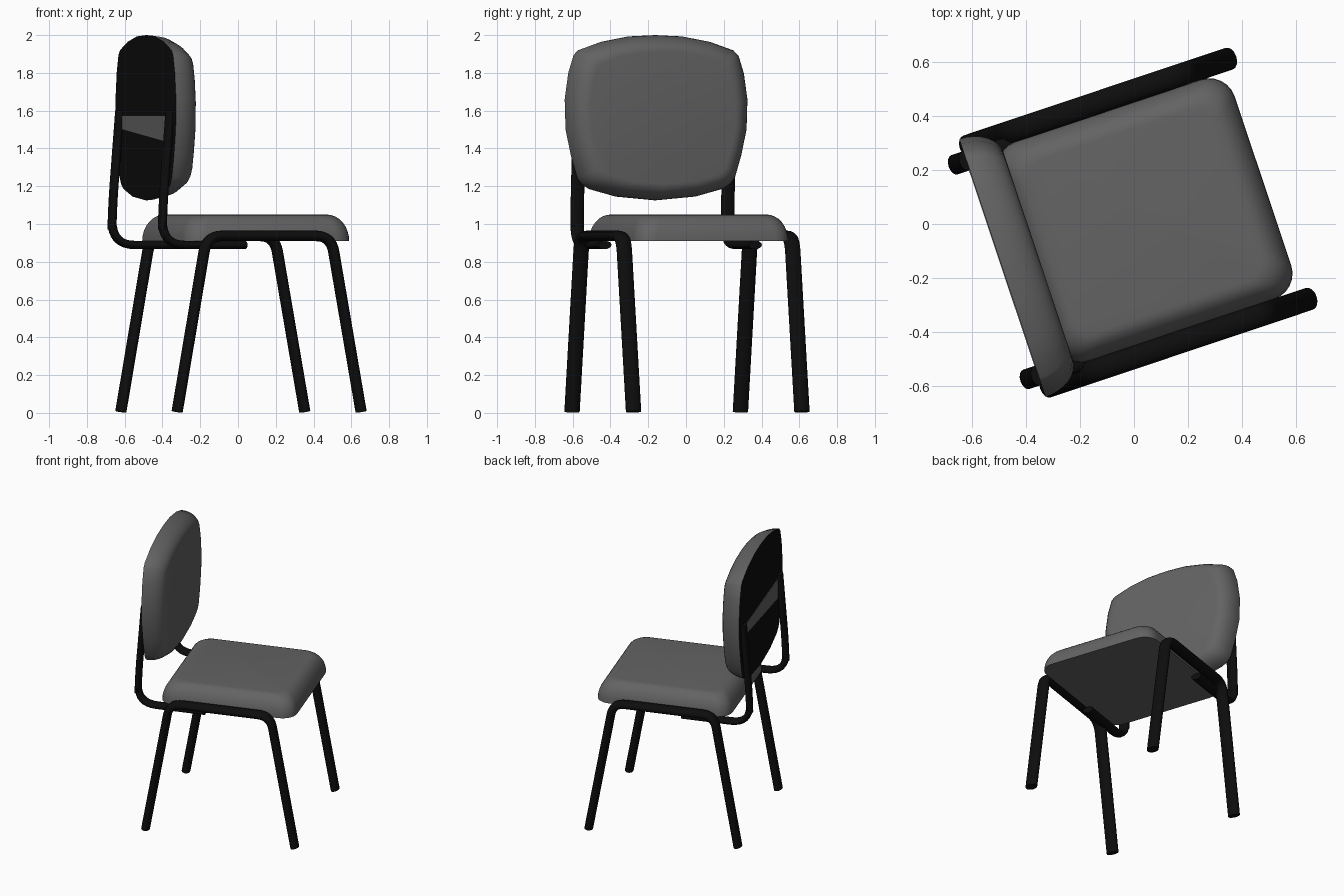
import bpy, bmesh
from math import sin, cos, pi, radians
from mathutils import Vector

if "Cube" in bpy.data.objects:
    bpy.data.objects.remove(bpy.data.objects["Cube"])

TURN = radians(18.5)   # the whole chair is turned about z


def material(name, value):
    m = bpy.data.materials.new(name)
    m.use_nodes = True
    colour = (value, value, value, 1)
    m.diffuse_color = colour
    m.node_tree.nodes["Principled BSDF"].inputs["Base Color"].default_value = colour
    return m


GREY = material("grey fabric", 0.125)
BLACK = material("black metal", 0.004)


def loft(name, rings, mats, cap_mats=(0, 0)):
    """Skin closed rings of points, cap both ends and shade smooth."""
    bm = bmesh.new()
    loops = [[bm.verts.new(p) for p in ring] for ring in rings]
    n = len(loops[0])
    for a, b in zip(loops, loops[1:]):
        for i in range(n):
            j = (i + 1) % n
            bm.faces.new((a[i], a[j], b[j], b[i]))
    for loop, index in zip((loops[0][::-1], loops[-1]), cap_mats):
        bm.faces.new(loop).material_index = index
    bmesh.ops.recalc_face_normals(bm, faces=bm.faces)
    mesh = bpy.data.meshes.new(name)
    bm.to_mesh(mesh)
    bm.free()
    obj = bpy.data.objects.new(name, mesh)
    bpy.context.collection.objects.link(obj)
    for m in mats:
        mesh.materials.append(m)
    obj.rotation_euler.z = TURN
    bpy.ops.object.select_all(action='DESELECT')
    obj.select_set(True)
    bpy.context.view_layer.objects.active = obj
    bpy.ops.object.shade_smooth_by_angle(angle=radians(40))
    return obj


def rounded(points, reach, steps=8):
    """Replace the inner corners of a path by curves."""
    pts = [Vector(p) for p in points]
    out = [pts[0]]
    for a, p, b in zip(pts, pts[1:], pts[2:]):
        s = p + (a - p).normalized() * reach
        e = p + (b - p).normalized() * reach
        for k in range(steps + 1):
            t = k / steps
            out.append(s * (1 - t) ** 2 + p * 2 * t * (1 - t) + e * t * t)
    return out + [pts[-1]]


def tube(name, path, side, thick, wide, sides=16):
    """Oval tube along an (x, z) path at y = side."""
    rings = []
    for i, p in enumerate(path):
        d = (path[min(i + 1, len(path) - 1)] - path[max(i - 1, 0)]).normalized()
        normal = Vector((-d.y, d.x))
        ring = []
        for k in range(sides):
            a = 2 * pi * k / sides
            q = p + normal * cos(a) * thick / 2
            ring.append((q.x, side + sin(a) * wide / 2, q.y))
        rings.append(ring)
    return loft(name, rings, [BLACK])


def cushion_rings(outline, inset, height, place, steps=8):
    """Flat base outline that rounds over to a smaller flat face."""
    rings = []
    half = max(abs(p[0]) for p in outline)
    for k in range(steps + 1):
        a = pi / 2 * k / steps
        s = 1 - inset * (1 - cos(a)) / half
        rings.append([place(x * s, y * s, height * sin(a)) for x, y in outline])
    return rings


# Seat cushion: rounded square
RX, RY, CORNER = 0.462, 0.43, 0.1
outline = []
for q, (sx, sy) in enumerate(((1, 1), (-1, 1), (-1, -1), (1, -1))):
    for k in range(7):
        a = pi / 2 * (q + k / 6)
        outline.append((sx * (RX - CORNER) + CORNER * cos(a),
                        sy * (RY - CORNER) + CORNER * sin(a)))
loft("seat_cushion",
     cushion_rings(outline, 0.1, 0.14, lambda x, y, h: (x + 0.043, y, 0.91 + h)),
     [GREY])

# Backrest cushion: bowed outline, mirrored, with a black rear face
MID = 1.56
half = [(0, 2.0), (0.15, 1.993), (0.3, 1.965), (0.43, 1.92), (0.455, 1.895),
        (0.485, 1.8), (0.505, 1.66), (0.5, 1.5), (0.47, 1.36), (0.435, 1.245),
        (0.41, 1.21), (0.37, 1.185), (0.22, 1.145), (0, 1.125)]
half = [(y, z - MID) for y, z in half]
outline = half + [(-y, z) for y, z in half[-2:0:-1]]
loft("backrest_cushion",
     cushion_rings(outline, 0.1, 0.14, lambda y, z, h: (-0.515 + h, y, MID + z)),
     [GREY, BLACK], cap_mats=(1, 0))

# Grey band across the rear of the backrest
band = [(0.39, 1.5), (0.39, 1.575), (-0.39, 1.575), (-0.39, 1.43)]
loft("backrest_rear_band",
     [[(x, y, z) for y, z in band] for x in (-0.514, -0.518)], [GREY])

# Leg arches and back supports, one of each per side
legs = rounded([(0.53, 0.006), (0.362, 0.937), (-0.332, 0.937), (-0.497, 0.006)], 0.085)
support = rounded([(-0.1, 0.889), (-0.565, 0.889), (-0.56, 1.1), (-0.52, 1.6)], 0.13)
for label, s in (("left", 1), ("right", -1)):
    tube(label + "_leg_arch", legs, s * 0.47, 0.056, 0.085)
    tube(label + "_back_support", support, s * 0.42, 0.044, 0.075)
